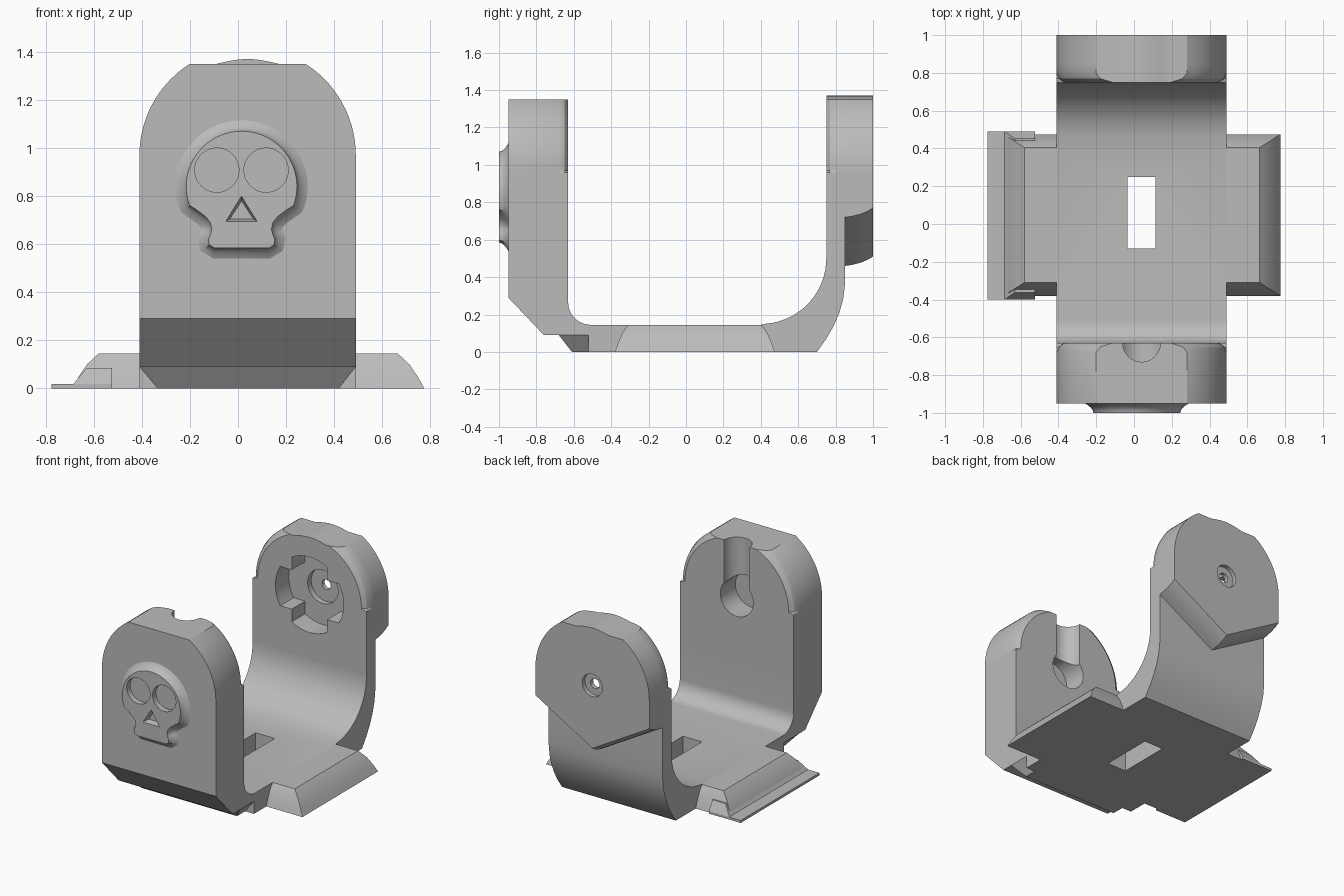
import bpy, bmesh
from math import sin, cos, pi, asin, radians, hypot

if "Cube" in bpy.data.objects:
    bpy.data.objects.remove(bpy.data.objects["Cube"])

grey = bpy.data.materials.new("plain grey")
grey.use_nodes = True
grey.diffuse_color = (0.5, 0.5, 0.5, 1)
grey.node_tree.nodes["Principled BSDF"].inputs["Base Color"].default_value = grey.diffuse_color

CX, HALF, EYE_Z = 0.04, 0.45, 0.96      # strap centre, half width, hole height
FLOOR, TOP, ARCH_Z = 0.145, 1.35, 0.97


def loft(name, axis, sections):
    """Closed solid through (position, outline) sections along an axis."""
    bm = bmesh.new()
    rings = []
    for pos, outline in sections:
        ring = []
        for p in outline:
            co = list(p)
            co.insert(axis, pos)
            ring.append(bm.verts.new(co))
        rings.append(ring)
    for a, b in zip(rings, rings[1:]):
        for i in range(len(a)):
            j = (i + 1) % len(a)
            bm.faces.new((a[i], a[j], b[j], b[i]))
    bm.faces.new(rings[0])
    bm.faces.new(rings[-1])
    bmesh.ops.recalc_face_normals(bm, faces=bm.faces)
    mesh = bpy.data.meshes.new(name)
    bm.to_mesh(mesh)
    bm.free()
    obj = bpy.data.objects.new(name, mesh)
    mesh.materials.append(grey)
    bpy.context.collection.objects.link(obj)
    return obj


def prism(name, axis, lo, hi, outline):
    return loft(name, axis, [(lo, outline), (hi, outline)])


def circle(x, z, r, n=40):
    return [(x + r * cos(2 * pi * i / n), z + r * sin(2 * pi * i / n)) for i in range(n)]


def rect(x0, x1, y0, y1):
    return [(x0, y0), (x1, y0), (x1, y1), (x0, y1)]


def arc(x, z, r, a0, a1, n=12):
    return [(x + r * cos(radians(a0 + (a1 - a0) * i / n)),
             z + r * sin(radians(a0 + (a1 - a0) * i / n))) for i in range(n + 1)]


def cut(obj, cutters):
    for c in cutters:
        c.hide_render = True
        mod = obj.modifiers.new("cut", 'BOOLEAN')
        mod.operation, mod.solver, mod.object = 'DIFFERENCE', 'EXACT', c
        with bpy.context.temp_override(object=obj, active_object=obj):
            bpy.ops.object.modifier_apply(modifier=mod.name)


def discard(cutters):
    for c in cutters:
        bpy.data.objects.remove(c)


def arch(bottom, inset=0.0, bump=0.0):
    """Plate outline in x, z: straight sides, arched shoulders, flat top."""
    r = HALF - inset
    end = asin((TOP - ARCH_Z) / r)
    right = [(HALF, bottom), (HALF, ARCH_Z - 0.01)]
    right += [(r * cos(end * i / 14), ARCH_Z + r * sin(end * i / 14)) for i in range(15)]
    right += [(0.13 * (1 - i / 6), TOP + bump * sin(pi / 2 * i / 6)) for i in range(6)]
    left = [(-x, z) for x, z in reversed(right)]
    return [(CX + x, z) for x, z in right + [(0, TOP + bump)] + left]


# U-shaped strap: front wall, floor and curved rear wall
strap_profile = [(-0.95, 0.5), (-0.95, 0.29), (-0.76, 0.09), (-0.52, 0.09), (-0.52, 0), (0.70, 0)]
strap_profile += [(0.75, 0.07), (0.79, 0.14), (0.82, 0.21), (0.84, 0.28), (0.85, 0.36), (0.85, 0.5)]
strap_profile += arc(0.40, 0.5, 0.35, 0, -90, 18)[:-1] + [(0.40, FLOOR)]
strap_profile += arc(-0.51, FLOOR + 0.12, 0.12, 270, 180) + [(-0.63, 0.5)]
strap = prism("strap", 0, CX - HALF, CX + HALF, strap_profile)
slot = prism("slot_cutter", 2, -0.1, 0.3, rect(-0.035, 0.115, -0.13, 0.25))
cut(strap, [slot])
discard([slot])

# Tapered foot under the front wall
front_foot = loft("front_foot", 2, [(0, rect(-0.335, 0.42, -0.61, -0.52)),
                                    (0.09, rect(CX - HALF, CX + HALF, -0.68, -0.52))])

# Front plate with keyhole on the inner face
front_plate = loft("front_plate", 1, [(-0.95, arch(0.5)), (-0.68, arch(0.5)),
                                      (-0.65, arch(0.5, 0.012)), (-0.63, arch(0.5, 0.04))])
keyhole = [prism("channel_cutter", 2, EYE_Z, 1.5, circle(CX, -0.63, 0.1)),
           prism("pocket_cutter", 1, -0.80, -0.5, circle(CX, EYE_Z, 0.13))]
cut(front_plate, keyhole)
discard(keyhole)

# Rear plate and the pointed boss behind it
rear_plate = loft("rear_plate", 1, [(0.75, arch(0.5, 0.04, 0.02)), (0.77, arch(0.5, 0.012, 0.02)),
                                    (0.80, arch(0.5, 0, 0.02)), (0.85, arch(0.5, 0, 0.02))])
rear_boss = loft("rear_boss", 1, [(y, arch(0.72 + dz, 0, 0.02) + [(CX, 0.46 + dz)])
                                  for y, dz in ((0.85, 0), (0.89, 0.006), (0.93, 0.016),
                                                (0.97, 0.032), (1.0, 0.05))])

# Cross-shaped recess, seat and screw hole through the rear plate
cross = []
spread = math_angle = asin(0.14 / 0.27) * 180 / pi
for k in range(4):
    cross += arc(CX, EYE_Z, 0.27, 90 * k - spread, 90 * k + spread, 8)
    corner = radians(90 * k + 45)
    cross.append((CX + 0.198 * cos(corner), EYE_Z + 0.198 * sin(corner)))
recess = [prism("cross_cutter", 1, 0.6, 0.90, cross),
          prism("seat_cutter", 1, 0.62, 0.94, circle(CX, EYE_Z, 0.12)),
          prism("screw_cutter", 1, 0.64, 1.1, circle(CX, EYE_Z, 0.035)),
          prism("countersink_cutter", 1, 0.97, 1.2, circle(CX, EYE_Z, 0.08))]
cut(rear_plate, recess[:1])
cut(rear_boss, recess)
discard(recess)

# Side wings with sloping edges
levels = [(0, 0), (0.05, 0.028), (0.1, 0.062), (FLOOR, 0.11)]
right_edge = CX + HALF
left_edge = CX - HALF
left_wing = loft("left_wing", 2, [(z, rect(right_edge, 0.775 - d, -0.38 + 0.64 * d, 0.475 - 0.64 * d))
                                  for z, d in levels])
right_wing = loft("right_wing", 2, [(z, rect(-0.69 + d, left_edge, -0.38 + 0.64 * d, 0.475 - 0.64 * d))
                                    for z, d in levels])
right_flange = prism("right_flange", 2, 0, 0.018, rect(-0.775, -0.525, -0.40, 0.49))
flange_rise = loft("flange_rise", 2, [(0.018, rect(-0.685, -0.525, -0.40, 0.49)),
                                      (0.085, rect(-0.63, -0.525, -0.362, 0.452))])

# Raised skull relief with flared base
SX = 0.015
half_skull = arc(0, 0.84, 0.23, 90, -20, 20)
half_skull += [(0.19, 0.745), (0.15, 0.715), (0.13, 0.69), (0.124, 0.66), (0.13, 0.64),
               (0.138, 0.62), (0.134, 0.597), (0.115, 0.585)]
skull_outline = [(SX + x, z) for x, z in half_skull]
skull_outline += [(SX - x, z) for x, z in reversed(half_skull[1:])]


def grow(outline, d):
    out = []
    for i, (x, z) in enumerate(outline):
        (x0, z0), (x1, z1) = outline[i - 1], outline[(i + 1) % len(outline)]
        length = hypot(x1 - x0, z1 - z0)
        out.append((x - (z1 - z0) / length * d, z + (x1 - x0) / length * d))
    return out


skull = loft("skull_relief", 1, [(-0.95 - 0.05 * t, grow(skull_outline, 0.045 * (1 - t) ** 2))
                                 for t in (0, 0.1, 0.25, 0.45, 0.7, 1)])
face = [prism("eye_cutter", 1, -1.1, -0.96, circle(x, 0.908, 0.092)) for x in (-0.088, 0.117)]
face.append(loft("nose_cutter", 1, [(-1.0 - 0.04, [(SX, 0.82), (-0.066, 0.685), (0.096, 0.685)]),
                                    (-0.96, [(SX, 0.78), (-0.034, 0.705), (0.064, 0.705)])]))
cut(skull, face)
discard(face)

# Smooth curved faces, keep edges crisp
bpy.ops.object.select_all(action='DESELECT')
for obj in (strap, front_foot, front_plate, rear_plate, rear_boss, left_wing, right_wing,
            right_flange, flange_rise, skull):
    obj.select_set(True)
    bpy.context.view_layer.objects.active = obj
bpy.ops.object.shade_smooth_by_angle(angle=radians(30))
